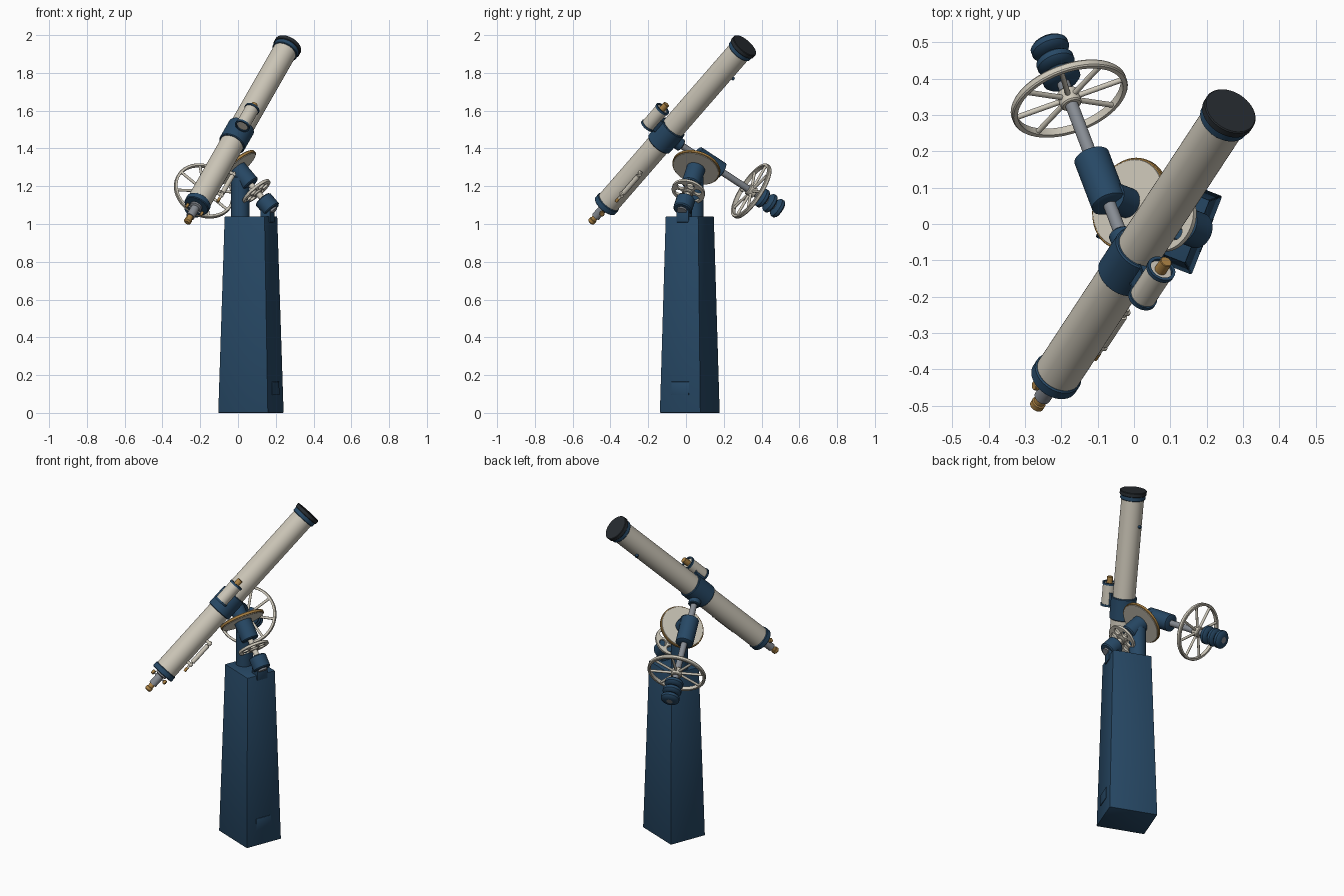
import bpy, bmesh, math
from mathutils import Vector, Matrix

if "Cube" in bpy.data.objects:
    bpy.data.objects.remove(bpy.data.objects["Cube"])

def mat(name, c):
    m = bpy.data.materials.new(name)
    m.diffuse_color = (*c, 1)
    m.use_nodes = True
    m.node_tree.nodes["Principled BSDF"].inputs["Base Color"].default_value = m.diffuse_color
    return m

NAVY = mat("navy_paint", (0.02, 0.065, 0.13))
CREAM = mat("cream_paint", (0.62, 0.58, 0.49))
BRASS = mat("brass", (0.42, 0.23, 0.06))
STEEL = mat("steel", (0.24, 0.26, 0.29))
BLACK = mat("black", (0.02, 0.025, 0.03))

# Main axes: tube direction, declination axis (towards tube), cross axis, polar axis
D = Vector((0.396, 0.603, 0.693)).normalized()
E = Vector((0.307, -0.793, 0.526))
E = (E - E.dot(D) * D).normalized()
W = D.cross(E)
P = Vector((-0.63, 0.25, 0.74))
P = (P - P.dot(E) * E).normalized()
TOP = Vector((0.266, 0.312, 1.946))      # centre of the tube's upper end
S = TOP - 0.69 * D                       # saddle centre
C = Vector((-0.01, 0.055, 1.30))         # setting circle centre
UP = Vector((0, 0, 1))

def finish(name, bm, m, smooth=True):
    bmesh.ops.recalc_face_normals(bm, faces=bm.faces)
    me = bpy.data.meshes.new(name)
    bm.to_mesh(me)
    bm.free()
    ob = bpy.data.objects.new(name, me)
    bpy.context.collection.objects.link(ob)
    me.materials.append(m)
    if smooth:
        bpy.ops.object.select_all(action='DESELECT')
        ob.select_set(True)
        bpy.context.view_layer.objects.active = ob
        bpy.ops.object.shade_smooth_by_angle(angle=math.radians(35))
    return ob

def lathe(name, origin, axis, prof, m, n=48, loop=False):
    """Revolve (radius, height) points about an axis; loop=True closes the profile into a ring."""
    q = axis.to_track_quat('Z', 'Y')
    bm = bmesh.new()
    rings = [[bm.verts.new(origin + q @ Vector((r * math.cos(2 * math.pi * i / n),
              r * math.sin(2 * math.pi * i / n), h))) for i in range(n)] for r, h in prof]
    pairs = list(zip(rings, rings[1:])) + ([(rings[-1], rings[0])] if loop else [])
    for a, b in pairs:
        for i in range(n):
            j = (i + 1) % n
            bm.faces.new((a[i], a[j], b[j], b[i]))
    if not loop:
        bm.faces.new(rings[0])
        bm.faces.new(rings[-1])
    return finish(name, bm, m)

def rod(name, origin, axis, h0, h1, r, m, c=0.0, n=40):
    """Cylinder between two heights on an axis, with optional chamfer."""
    prof = [(r, h0), (r, h1)] if not c else [(r - c, h0), (r, h0 + c), (r, h1 - c), (r - c, h1)]
    return lathe(name, origin, axis, prof, m, n)

def box(name, centre, axes, half, m, top=1.0, bevel=0.004):
    """Box in a local frame; top scales its upper end."""
    bm = bmesh.new()
    bmesh.ops.create_cube(bm, size=2)
    for v in bm.verts:
        k = top if v.co.z > 0 else 1
        v.co = centre + axes[0] * v.co.x * half[0] * k + axes[1] * v.co.y * half[1] * k + axes[2] * v.co.z * half[2]
    if bevel:
        bmesh.ops.bevel(bm, geom=bm.edges[:], offset=bevel, segments=2, profile=0.5, affect='EDGES')
    return finish(name, bm, m)

# Pier, turned so that it lines up with the polar axis
U = Vector((-P.x, -P.y, 0)).normalized()
V = UP.cross(U)
base = Vector((0.0685, 0.02, 0))
box("pier", base + UP * 0.52, (U, V, UP), (0.142, 0.116, 0.52), NAVY, top=0.805)
slope = (UP - U * 0.0266).normalized()
box("pier_hatch", base + UP * 0.13 + U * 0.1388, (V, slope, U), (0.05, 0.035, 0.003), NAVY, bevel=0.001)

# Polar head: column, housing, shaft, setting circle
rod("mount_column", Vector((0.012, 0.045, 0)), UP, 1.03, 1.25, 0.048, NAVY, 0.004)
rod("polar_housing", C, P, -0.125, -0.005, 0.05, NAVY, 0.006)
rod("polar_shaft", C, P, -0.24, -0.12, 0.016, CREAM)
rod("setting_circle_rim", C, P, -0.008, 0.008, 0.13, BRASS, 0.002, 64)
rod("setting_circle_face", C, P, -0.011, 0.011, 0.124, CREAM, 0.001, 64)
rod("polar_neck", C, P, 0.01, 0.08, 0.042, NAVY)

# Lower bearing and its foot
rod("lower_bearing", C, P, -0.305, -0.225, 0.05, NAVY, 0.006)
box("bearing_foot", C - 0.265 * P + Vector((0, 0, -0.05)), (U, V, UP), (0.028, 0.035, 0.045), NAVY)
rod("bearing_cap", C, P, -0.315, -0.30, 0.026, STEEL)

# Drilled hand wheel on the polar shaft: filled curve with round holes
cu = bpy.data.curves.new("wheel_outline", 'CURVE')
cu.dimensions, cu.fill_mode, cu.extrude = '2D', 'BOTH', 0.007
holes = [(0.054 * math.cos(k * math.pi / 3), 0.054 * math.sin(k * math.pi / 3), 0.021) for k in range(6)]
for cx, cy, r in [(0, 0, 0.09)] + holes:
    n = 48 if r > 0.05 else 24
    sp = cu.splines.new('POLY')
    sp.points.add(n - 1)
    sp.use_cyclic_u = True
    for i, pt in enumerate(sp.points):
        a = 2 * math.pi * i / n
        pt.co = (cx + r * math.cos(a), cy + r * math.sin(a), 0, 1)
wheel = bpy.data.objects.new("polar_hand_wheel", cu)
bpy.context.collection.objects.link(wheel)
cu.materials.append(CREAM)
wheel.matrix_world = Matrix.Translation(C - 0.172 * P) @ P.to_track_quat('Z', 'Y').to_matrix().to_4x4()
rod("polar_wheel_hub", C, P, -0.19, -0.15, 0.026, CREAM, 0.003)

# Declination axis
rod("declination_shaft", S, -E, 0.06, 0.76, 0.018, STEEL)
lathe("declination_housing", S, -E, [(0.04, 0.195), (0.05, 0.2), (0.05, 0.36), (0.04, 0.365)], NAVY)
rod("saddle_flange", S, -E, 0.065, 0.1, 0.034, NAVY, 0.004)

# Spoked wheel
lathe("large_wheel_rim", S - 0.563 * E, -E,
      [(0.152, -0.011), (0.164, -0.011), (0.167, -0.007), (0.167, 0.007), (0.164, 0.011), (0.152, 0.011)],
      CREAM, 72, True)
rod("large_wheel_hub", S, -E, 0.54, 0.586, 0.03, CREAM, 0.004)
for k in range(8):
    a = k * math.pi / 4 + 0.2
    rod("large_wheel_spoke_%d" % (k + 1), S - 0.563 * E, D * math.cos(a) + W * math.sin(a),
        0.02, 0.156, 0.0075, CREAM, n=12)

# Counterweights
for k, s in enumerate((0.637, 0.688, 0.738)):
    lathe("counterweight_%d" % (k + 1), S - s * E, -E,
          [(0.024, -0.022), (0.045, -0.016), (0.053, -0.008), (0.053, 0.008), (0.045, 0.016), (0.024, 0.022)], NAVY)

# Main tube (heights measured down from the upper end)
rod("main_tube", TOP, -D, 0.03, 1.215, 0.064, CREAM, n=64)
rod("dew_cap_ring", TOP, -D, 0.02, 0.05, 0.071, NAVY, 0.003, 64)
rod("lens_cap", TOP, -D, 0.0, 0.025, 0.076, BLACK, 0.003, 64)
rod("tube_saddle", TOP, -D, 0.625, 0.755, 0.073, NAVY, 0.004, 64)
rod("tail_ring", TOP, -D, 1.195, 1.23, 0.069, NAVY, 0.004, 64)
rod("tube_stud", TOP - 0.2 * D, -E, 0.05, 0.078, 0.009, NAVY, n=20)

# Focuser and eyepiece
lathe("focuser_tube", TOP, -D, [(0.034, 1.225), (0.034, 1.24), (0.023, 1.245), (0.023, 1.31)], STEEL)
lathe("eyepiece", TOP, -D, [(0.016, 1.3), (0.016, 1.33), (0.02, 1.332), (0.02, 1.348), (0.013, 1.355)], BRASS, 32)
F = TOP - 1.255 * D
rod("focus_spindle", F, W, -0.045, 0.045, 0.005, STEEL, n=12)
for name, s in (("focus_knob_left", -1), ("focus_knob_right", 1)):
    rod(name, F, W * s, 0.036, 0.052, 0.013, BRASS, 0.002, 24)

# Finder on the saddle
G = S + 0.052 * D + 0.115 * E
rod("finder_barrel", G, D, -0.062, 0.062, 0.037, CREAM)
for name, h in (("finder_ring_lower", -0.068), ("finder_ring_upper", 0.058)):
    lathe(name, G, D, [(0.032, h), (0.041, h), (0.041, h + 0.012), (0.032, h + 0.012)], NAVY, loop=True)
rod("finder_eyepiece", G, D, 0.06, 0.102, 0.017, BRASS, 0.002, 28)
box("finder_bracket", S + 0.03 * D + 0.078 * E, (D, W, E), (0.035, 0.024, 0.018), NAVY)

# Control rod beside the lower tube
H = S - 0.318 * D + 0.086 * W
lathe("side_rod", H, D, [(0.007, -0.105), (0.007, -0.06), (0.013, -0.058), (0.013, 0.07), (0.007, 0.072), (0.007, 0.1)], CREAM, 24)
rod("side_rod_tip", H, D, -0.125, -0.1, 0.008, BRASS, n=20)
for k, h in enumerate((-0.075, 0.085)):
    rod("side_rod_post_%d" % (k + 1), H + D * h, -W, -0.012, 0.03, 0.009, CREAM, n=16)
